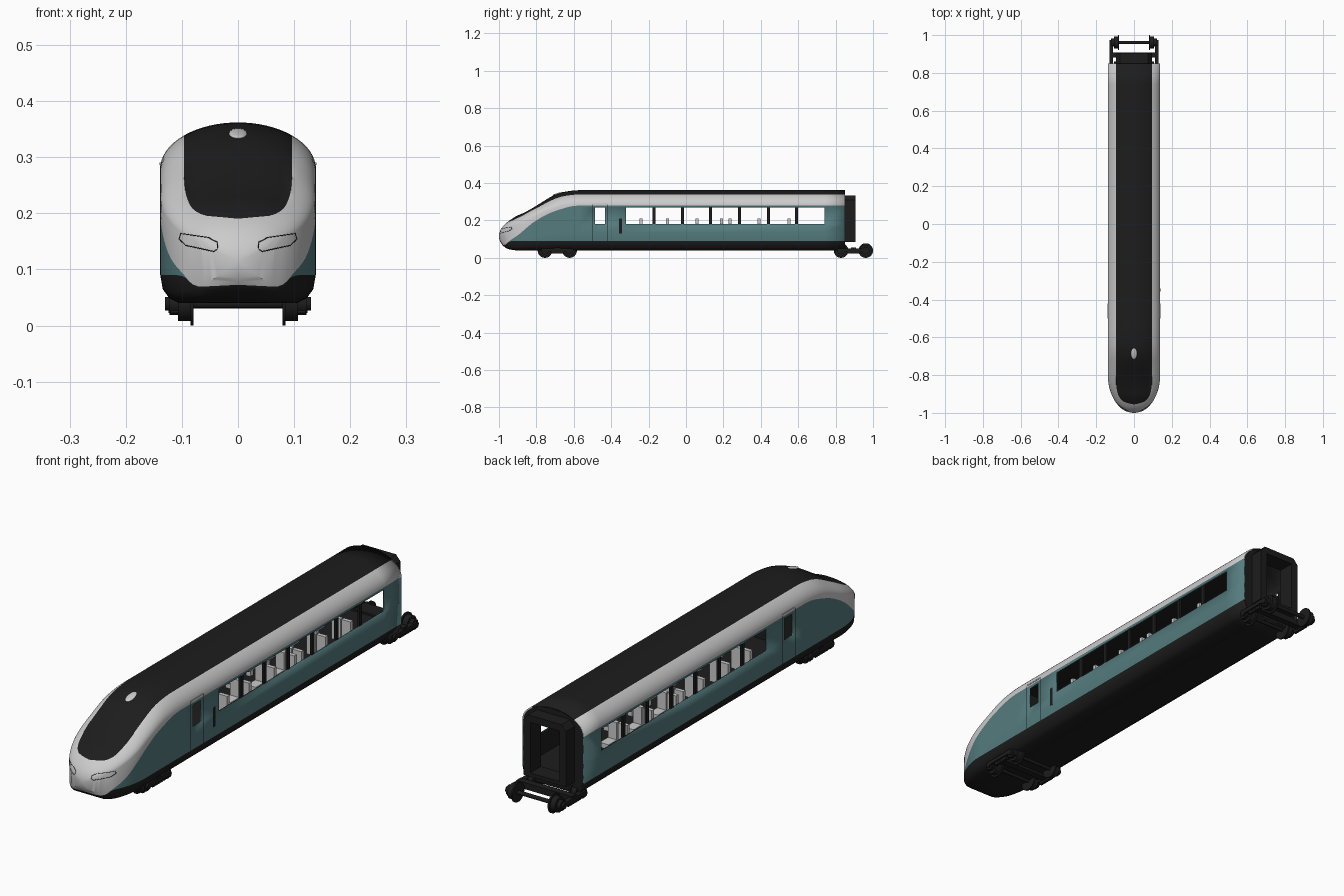
import bpy, bmesh, math
from mathutils import Vector
from mathutils.bvhtree import BVHTree

if "Cube" in bpy.data.objects:
    bpy.data.objects.remove(bpy.data.objects["Cube"])

def material(name, c):
    m = bpy.data.materials.new(name)
    m.diffuse_color = (*c, 1)
    m.use_nodes = True
    m.node_tree.nodes["Principled BSDF"].inputs["Base Color"].default_value = m.diffuse_color
    return m

WHITE = material("white", (.8, .8, .8))
TEAL = material("teal", (.09, .2, .21))
BLACK = material("black", (.012, .012, .012))

def make(name, bm, mats=(), smooth=True):
    bmesh.ops.recalc_face_normals(bm, faces=bm.faces)
    me = bpy.data.meshes.new(name)
    bm.to_mesh(me)
    ob = bpy.data.objects.new(name, me)
    bpy.context.collection.objects.link(ob)
    for m in mats:
        me.materials.append(m)
    if smooth:
        bpy.ops.object.select_all(action='DESELECT')
        ob.select_set(True)
        bpy.context.view_layer.objects.active = ob
        bpy.ops.object.shade_smooth_by_angle(angle=math.radians(35))
    return ob

def add_box(bm, x0, x1, y0, y1, z0, z1):
    vs = bmesh.ops.create_cube(bm, size=1)['verts']
    bmesh.ops.scale(bm, vec=(x1 - x0, y1 - y0, z1 - z0), verts=vs)
    bmesh.ops.translate(bm, vec=((x0 + x1) / 2, (y0 + y1) / 2, (z0 + z1) / 2), verts=vs)

def boxes(name, dims, mats=(BLACK,)):
    bm = bmesh.new()
    for d in dims:
        add_box(bm, *d)
    return make(name, bm, mats, False)

def add_cyl_x(bm, x0, x1, y, z, r, n=32):
    vs = bmesh.ops.create_cone(bm, cap_ends=True, segments=n, radius1=r, radius2=r, depth=x1 - x0)['verts']
    for v in vs:
        v.co = Vector((v.co.z + (x0 + x1) / 2, v.co.y + y, v.co.x + z))

def prism(name, pts, y0, y1):
    bm = bmesh.new()
    f = bm.faces.new([bm.verts.new((x, y0, z)) for x, z in pts])
    ex = bmesh.ops.extrude_face_region(bm, geom=[f])['geom']
    bmesh.ops.translate(bm, vec=(0, y1 - y0, 0), verts=[v for v in ex if isinstance(v, bmesh.types.BMVert)])
    return make(name, bm, (BLACK,), False)

# smooth monotone curve through (u, value) points
def curve(tab, u):
    d = [(b[1] - a[1]) / (b[0] - a[0]) for a, b in zip(tab, tab[1:])]
    m = [d[0]] + [0 if a * b <= 0 else 2 * a * b / (a + b) for a, b in zip(d, d[1:])] + [d[-1]]
    i = max(k for k in range(len(d)) if k == 0 or tab[k][0] <= u)
    h = tab[i + 1][0] - tab[i][0]
    t = (u - tab[i][0]) / h
    return ((2*t**3 - 3*t*t + 1) * tab[i][1] + (t**3 - 2*t*t + t) * h * m[i]
            + (3*t*t - 2*t**3) * tab[i + 1][1] + (t**3 - t*t) * h * m[i + 1])

# nose curves, u = sqrt of distance from the tip
TOP = [(0, .115), (.158, .152), (.274, .178), (.354, .195), (.5, .228), (.612, .257), (.79, .312),
       (.866, .337), (.935, .353), (1.04, .362), (2.3, .362)]
BOT = [(0, .115), (.158, .08), (.274, .058), (.354, .047), (.5, .04), (2.3, .04)]
TEAL_Z = [(0, .05), (.274, .06), (.354, .085), (.5, .12), (.707, .2), (.866, .25), (1.04, .28), (2.3, .28)]
SKIRT_Z = [(0, .07), (.274, .07), (.387, .088), (.45, .09), (2.3, .09)]
ROOF_X = [(0, 0), (.333, 0), (.37, .045), (.42, .068), (.5, .085), (.61, .094), (.7, .096), (2.3, .096)]

# half cross-section, bottom centre to top centre
W = .1385
SECTION = [(0, .04), (.105, .04), (.122, .051), (.134, .072), (W, .09)]
SECTION += [(W * math.cos(k * math.pi / 32), .28 + .082 * math.sin(k * math.pi / 32)) for k in range(17)]

def ring(y):
    u = math.sqrt(max(0, (y + 1) / .4))
    w = math.sqrt(max(0, 1 - (min(0, y + .8) / .2) ** 2))
    t, b = curve(TOP, u), curve(BOT, u)
    P = [(x * w, b + (z - .04) * (t - b) / .322) for x, z in SECTION]
    n = len(P) - 1
    def at_z(z):
        for i in range(n):
            if P[i + 1][1] >= z - 1e-7:
                return i + min(1, max(0, (z - P[i][1]) / max(1e-9, P[i + 1][1] - P[i][1])))
        return n
    def at_x(x):
        for i in range(n - 1, 3, -1):
            if P[i][0] >= x:
                return i + 1 - min(1, (x - P[i + 1][0]) / max(1e-9, P[i][0] - P[i + 1][0]))
        return 5
    s1 = at_z(curve(SKIRT_Z, u))
    s2 = max(s1, at_z(curve(TEAL_Z, u)))
    s3 = max(s2, at_x(curve(ROOF_X, u)))
    rows = [s1 * k / 4 for k in range(4)] + [s1 + (s2 - s1) * f for f in (0, .2368, .4737, .9474)]
    rows += [s2 + (s3 - s2) * k / 8 for k in range(8)] + [s3 + (n - s3) * k / 8 for k in range(9)]
    out = []
    for j, s in enumerate(rows):
        i = min(n - 1, int(s))
        f = s - i
        x, z = (P[i][k] + (P[i + 1][k] - P[i][k]) * f for k in (0, 1))
        if j > 16 and .48 < u < .82:       # windscreen sits slightly below its surround
            z -= .008 * math.sin((u - .48) / .34 * math.pi)
        out.append(Vector((0 if j == len(rows) - 1 else x, y, z)))
    return out

# body shell with colour bands and window openings
ys = [-1 + .4 * (i / 36) ** 2 for i in range(37)] + [-.567, -.487, -.433, -.32, .2, .74, .85]
bm = bmesh.new()
grid = [[bm.verts.new(p) for p in ring(y)] for y in ys]
for i in range(len(ys) - 1):
    yc = (ys[i] + ys[i + 1]) / 2
    for j in range(24):
        if j == 6 and (-.487 < yc < -.433 or -.32 < yc < .74):
            continue
        f = bm.faces.new((grid[i][j], grid[i + 1][j], grid[i + 1][j + 1], grid[i][j + 1]))
        f.material_index = 2 if j < 4 or j > 15 else 1 if j < 8 else 0
bmesh.ops.remove_doubles(bm, verts=bm.verts, dist=1e-5)
bmesh.ops.dissolve_degenerate(bm, edges=bm.edges, dist=1e-5)
tree = BVHTree.FromBMesh(bm)
body = make("body_shell", bm, (WHITE, TEAL, BLACK))
if sum(p.normal.x * p.area for p in body.data.polygons) < 0:
    body.data.flip_normals()
mir = body.modifiers.new("mirror", 'MIRROR')
mir.merge_threshold = 1e-5
sol = body.modifiers.new("thickness", 'SOLIDIFY')
sol.thickness, sol.offset, sol.material_offset = .006, -1, 2

# rear wall and gangway with a doorway through both
half = ring(.85)
pts = [(p.x * .99, p.z) for p in half] + [(-p.x * .99, p.z) for p in half[-2:0:-1]]
wall = prism("rear_wall", pts, .835, .849)
gang = prism("gangway", [(-.095, .085), (.095, .085), (.095, .31), (.075, .333), (-.075, .333), (-.095, .31)], .845, .905)
cutter = boxes("doorway_cutter", [(-.065, .065, .8, .95, .1, .305)])
cutter.hide_render = True
cutter.hide_set(True)
for ob in (wall, gang):
    b = ob.modifiers.new("doorway", 'BOOLEAN')
    b.operation, b.object, b.solver = 'DIFFERENCE', cutter, 'EXACT'

# window pillars, interior floor and bulkhead
boxes("window_pillars", [(min(s * .128, s * .137), max(s * .128, s * .137), y - .008, y + .008, .178, .272)
                         for y in (-.17, -.02, .13, .285, .44, .59) for s in (-1, 1)])
boxes("cabin_floor", [(-.13, .13, -.7, .84, .084, .092)])
boxes("cab_bulkhead", [(-.128, .128, -.56, -.55, .09, .29)])

# seats, back to back around the middle of the car
dims = []
for y, d in ((-.24, -1), (-.1, -1), (.06, -1), (.19, -1), (.235, 1), (.39, 1), (.55, 1)):
    for x in (-.105, -.06, .06, .105):
        a, b = sorted((y, y + d * .06))
        dims += [(x - .02, x + .02, y - .008, y + .008, .12, .21), (x - .02, x + .02, a, b, .12, .14),
                 (x - .01, x + .01, a + .02, b - .02, .09, .12)]
boxes("seats", dims, ())

# door seams, rain strip and side panel slot
for s, side in ((1, "right"), (-1, "left")):
    a, b = sorted((s * .136, s * .1389))
    boxes(side + "_door_seams", [(a, b, y - .0012, y + .0012, .09, .285) for y in (-.502, -.418)])
    a, b = sorted((s * .13, s * .1395))
    boxes(side + "_door_rain_strip", [(a, b, -.5, -.42, .286, .291)], (WHITE,))
boxes("side_panel_slot", [(.13, .1392, -.358, -.342, .13, .21)])

# headlight outlines laid onto the nose
shape = [(.037, .136), (.036, .148), (.053, .157), (.102, .164), (.105, .154), (.093, .143), (.043, .132)]
for s, side in ((1, "right"), (-1, "left")):
    cu = bpy.data.curves.new(side + "_headlight_rim", 'CURVE')
    cu.dimensions, cu.bevel_depth, cu.bevel_resolution = '3D', .0009, 1
    sp = cu.splines.new('POLY')
    path = []
    for a, b in zip(shape, shape[1:] + shape[:1]):
        for k in range(6):
            x, z = (a[c] + (b[c] - a[c]) * k / 6 for c in (0, 1))
            hit = tree.ray_cast(Vector((x, -2, z)), Vector((0, 1, 0)))[0]
            if hit:
                path.append((s * hit.x, hit.y, hit.z, 1))
    sp.points.add(len(path) - 1)
    for p, co in zip(sp.points, path):
        p.co = co
    sp.use_cyclic_u = True
    cu.materials.append(BLACK)
    bpy.context.collection.objects.link(bpy.data.objects.new(side + "_headlight_rim", cu))

# roof lamp above the windscreen
bm = bmesh.new()
bmesh.ops.create_uvsphere(bm, u_segments=24, v_segments=12, radius=1)
for v in bm.verts:
    v.co = Vector((v.co.x * .016, v.co.y * .03 - .685, v.co.z * .005 + .342 + v.co.y * .008))
make("roof_lamp", bm)

# bogies: flanged wheels, axles, axle boxes and frames
for name, yc in (("front", -.688), ("rear", .895)):
    bm = bmesh.new()
    fr = bmesh.new()
    for y in (yc - .066, yc + .066):
        add_cyl_x(bm, -.12, .12, y, .039, .008, 16)
        for s in (-1, 1):
            for a, b, r in ((.079, .085, .039), (.085, .107, .031), (.107, .122, .02), (.122, .13, .012)):
                a, b = sorted((s * a, s * b))
                add_cyl_x(bm, a, b, y, .039, r)
            a, b = sorted((s * .107, s * .12))
            add_box(fr, a, b, y - .016, y + .016, .022, .05)
    for s in (-1, 1):
        a, b = sorted((s * .11, s * .13))
        add_box(fr, a, b, yc - .066, yc + .066, .034, .05)
        a, b = sorted((s * .112, s * .124))
        add_box(fr, a, b, yc - .035, yc + .035, .022, .034)
    add_box(fr, -.125, .125, yc - .014, yc + .014, .03, .056)
    make(name + "_wheelsets", bm, (BLACK,))
    make(name + "_bogie_frame", fr, (BLACK,), False)
